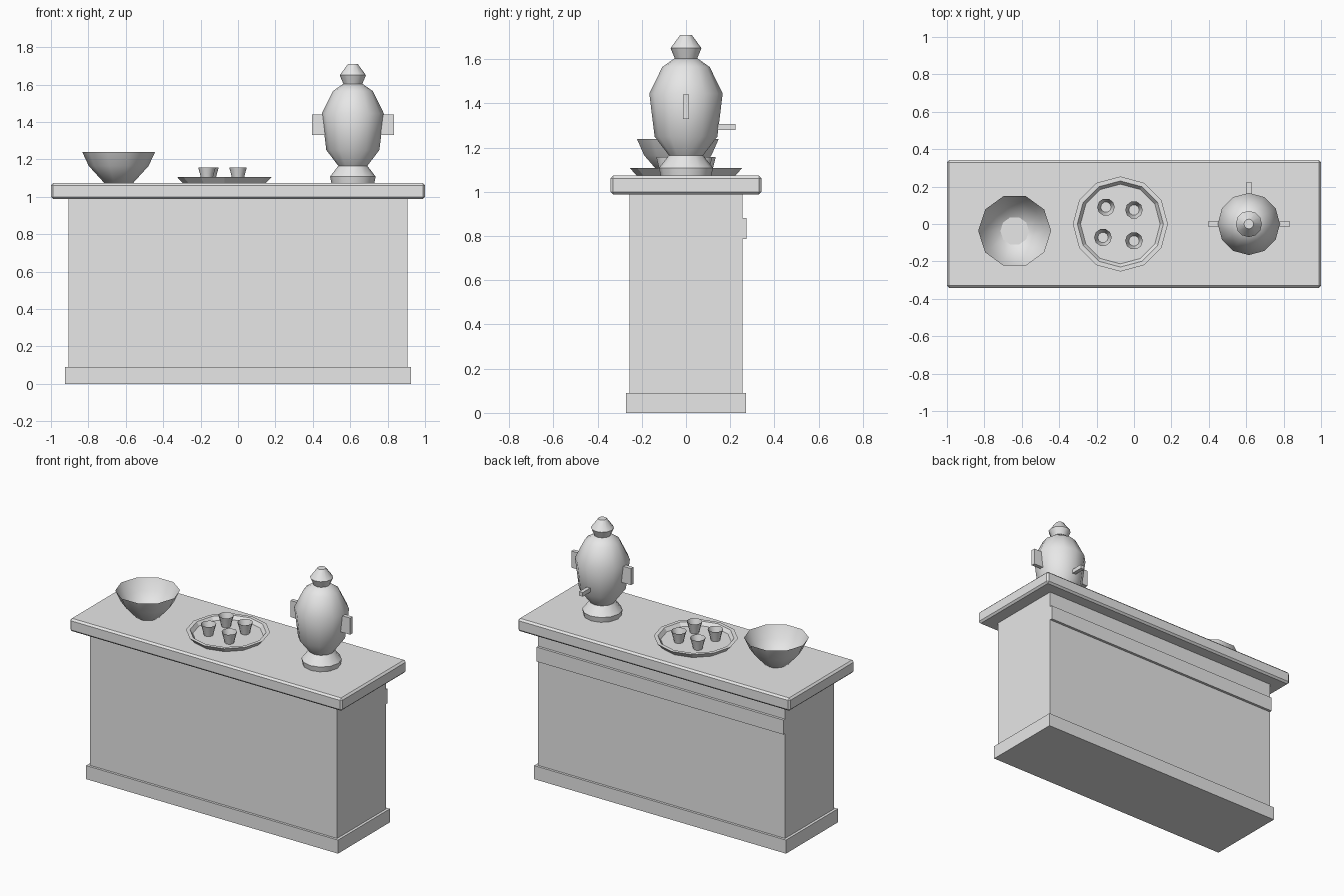
import bpy, bmesh, math
from mathutils import Matrix

if "Cube" in bpy.data.objects:
    bpy.data.objects.remove(bpy.data.objects["Cube"], do_unlink=True)

grey = bpy.data.materials.new("plain grey")
grey.use_nodes = True
grey.diffuse_color = (0.8, 0.8, 0.8, 1)
grey.node_tree.nodes["Principled BSDF"].inputs["Base Color"].default_value = (0.8, 0.8, 0.8, 1)


def finish(name, bm, smooth=None):
    mesh = bpy.data.meshes.new(name)
    bm.to_mesh(mesh)
    bm.free()
    mesh.materials.append(grey)
    obj = bpy.data.objects.new(name, mesh)
    bpy.context.collection.objects.link(obj)
    if smooth:
        bpy.ops.object.select_all(action='DESELECT')
        obj.select_set(True)
        bpy.context.view_layer.objects.active = obj
        bpy.ops.object.shade_smooth_by_angle(angle=math.radians(smooth))
    return obj


def box(name, x, y, z):
    """Box from three (min, max) ranges."""
    bm = bmesh.new()
    size = [b - a for a, b in (x, y, z)]
    mid = [(a + b) / 2 for a, b in (x, y, z)]
    bmesh.ops.create_cube(bm, size=1, matrix=Matrix.Translation(mid) @ Matrix.Diagonal((*size, 1)))
    return finish(name, bm)


def lathe(name, profile, sides, at, smooth=None):
    """Spin a (radius, height) profile, listed bottom outside first, around z."""
    bm = bmesh.new()
    rings = []
    for r, z in profile:
        count = sides if r > 0 else 1
        rings.append([bm.verts.new((at[0] + r * math.cos(math.tau * i / sides),
                                    at[1] + r * math.sin(math.tau * i / sides), z))
                      for i in range(count)])
    for low, high in zip(rings, rings[1:]):
        for i in range(sides):
            j = (i + 1) % sides
            corners = [low[i % len(low)], low[j % len(low)], high[j % len(high)], high[i % len(high)]]
            bm.faces.new(list(dict.fromkeys(corners)))
    return finish(name, bm, smooth)


# Counter
box("plinth", (-0.925, 0.925), (-0.272, 0.272), (0, 0.09))
box("counter_body", (-0.907, 0.907), (-0.256, 0.256), (0.09, 0.99))
box("back_rail", (-0.907, 0.907), (0.25, 0.273), (0.786, 0.882))
top = box("counter_top", (-1, 1), (-0.342, 0.342), (0.988, 1.073))
bevel = top.modifiers.new("edge chamfer", 'BEVEL')
bevel.width = 0.012
bevel.segments = 1

# Open bowl
lathe("bowl", [(0, 1.06), (0.07, 1.066), (0.16, 1.165), (0.195, 1.24)],
      10, (-0.638, -0.037), 45)

# Tray with a raised rim
TRAY = (-0.073, 0.0)
lathe("tray", [(0, 1.073), (0.222, 1.073), (0.254, 1.107), (0.23, 1.107),
               (0.213, 1.084), (0, 1.084)], 12, TRAY)

# Small cups on the tray
for i, spot in enumerate([(-0.15, 0.09), (0, 0.075), (-0.166, -0.072), (0, -0.09)]):
    lathe(f"cup_{i + 1}", [(0, 1.085), (0.028, 1.085), (0.038, 1.125), (0.047, 1.157)],
          10, spot, 45)

# Urn
URN = (0.614, 0.0)
lathe("urn_foot", [(0, 1.073), (0.115, 1.073), (0.122, 1.108), (0.078, 1.165), (0, 1.165)],
      12, URN, 40)
lathe("urn_body", [(0, 1.155), (0.075, 1.162), (0.142, 1.25), (0.166, 1.445), (0.107, 1.565),
                   (0.05, 1.605), (0, 1.605)], 12, URN, 40)
lathe("urn_lid_knob", [(0, 1.6), (0.05, 1.602), (0.07, 1.65), (0.026, 1.71), (0, 1.71)],
      12, URN, 40)

# Urn side handles and back tap
for name, side in (("left_handle", 1), ("right_handle", -1)):
    ends = sorted((URN[0] + side * 0.14, URN[0] + side * 0.219))
    box(name, ends, (-0.013, 0.013), (1.33, 1.44))
box("tap", (URN[0] - 0.013, URN[0] + 0.013), (0.12, 0.225), (1.28, 1.307))
